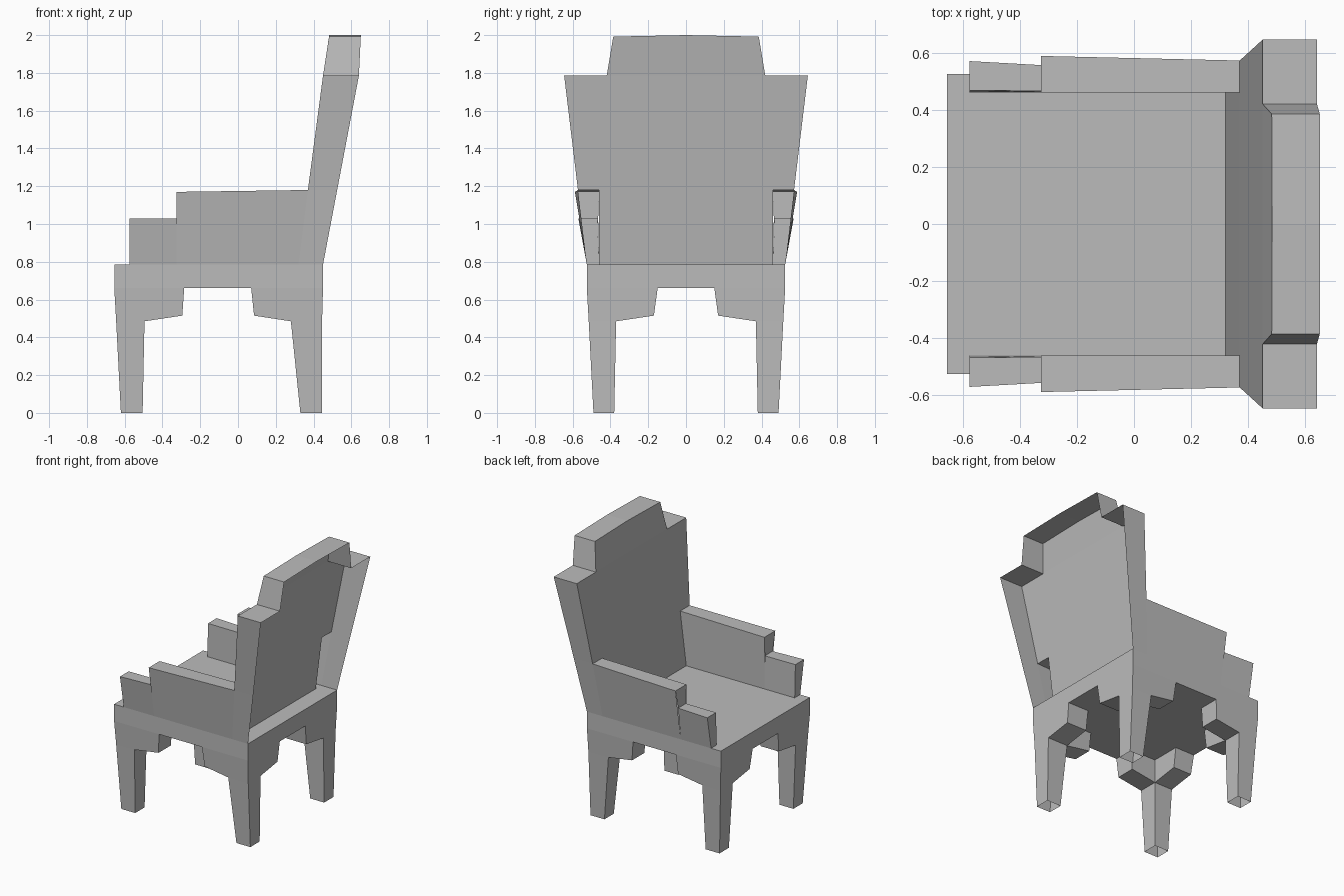
import bpy, bmesh

cube = bpy.data.objects.get("Cube")
if cube:
    bpy.data.objects.remove(cube, do_unlink=True)

grey = bpy.data.materials.new("plain_grey")
grey.use_nodes = True
COLOUR = (0.5, 0.5, 0.5, 1)
grey.diffuse_color = COLOUR
grey.node_tree.nodes["Principled BSDF"].inputs["Base Color"].default_value = COLOUR


def shell(name, faces):
    """Join faces given by corner points, and mirror them across y."""
    bm = bmesh.new()
    for face in faces:
        bm.faces.new([bm.verts.new(p) for p in face])
    bmesh.ops.remove_doubles(bm, verts=bm.verts, dist=0.0005)
    bmesh.ops.recalc_face_normals(bm, faces=bm.faces)
    mesh = bpy.data.meshes.new(name)
    bm.to_mesh(mesh)
    bm.free()
    mesh.materials.append(grey)
    obj = bpy.data.objects.new(name, mesh)
    bpy.context.collection.objects.link(obj)
    mod = obj.modifiers.new("mirror", 'MIRROR')
    mod.use_axis = (False, True, False)
    return obj


def strip(a, b):
    """Quads between two rows of points."""
    return [(a[i], a[i + 1], b[i + 1], b[i]) for i in range(len(a) - 1)]


SEAT, APRON, KNEE, LIP = 0.785, 0.66, 0.485, 0.515
FRONT, REAR, SIDE = -0.655, 0.45, 0.525

# Seat slab
low = [(FRONT, 0, APRON), (FRONT, SIDE, APRON), (REAR, SIDE, APRON), (REAR, 0, APRON)]
high = [(x, y, SEAT) for x, y, z in low]
shell("seat", strip(low, high) + [low, high])


# Hollow tapered legs with stepped corner brackets
def leg(name, outer, outer_knee, outer_foot, inner_knee, inner_foot, lip, notch):
    y_knee, y_in, y_lip, y_notch = 0.515, 0.37, 0.17, 0.15
    foot = [(outer_foot, 0.49, 0), (inner_foot, 0.49, 0),
            (inner_foot, 0.38, 0), (outer_foot, 0.38, 0)]
    knee = [(outer_knee, y_knee, KNEE), (inner_knee, y_knee, KNEE),
            (inner_knee, y_in, KNEE), (outer_knee, y_in, KNEE)]
    faces = strip(foot + foot[:1], knee + knee[:1])

    # Bracket running along x, then the one running along y
    out_x = [knee[0], knee[1], (lip, y_knee, LIP), (notch, SIDE, APRON)]
    in_x = [knee[3], knee[2], (lip, y_in, LIP), (notch, y_in, APRON)]
    out_y = [knee[0], knee[3], (outer_knee, y_lip, LIP), (outer, y_notch, APRON)]
    in_y = [knee[1], knee[2], (inner_knee, y_lip, LIP), (inner_knee, y_notch, APRON)]
    corner = (outer, SIDE, APRON)
    inside = (inner_knee, y_in, APRON)
    faces += [out_x + [corner], out_y + [corner],
              in_x[1:] + [inside], in_y[1:] + [inside]]
    faces += strip(out_x[1:], in_x[1:]) + strip(out_y[1:], in_y[1:])
    return shell(name, faces)


leg("front_legs", FRONT, -0.645, -0.62, -0.495, -0.505, -0.295, -0.285)
leg("rear_legs", REAR, 0.445, 0.445, 0.28, 0.33, 0.085, 0.07)

# Hollow stepped armrests, leaning outward
INNER, STEP, TOP = 0.46, 1.03, 1.18
tip, step_x = -0.575, -0.325
tip_low = [(tip, INNER, SEAT), (tip, SIDE, SEAT)]
tip_top = [(tip, 0.468, STEP), (tip, 0.57, STEP)]
step_low = [(step_x, INNER, SEAT), (step_x, SIDE, SEAT)]
step_mid = [(step_x, 0.465, STEP), (step_x, 0.556, STEP)]
step_top = [(step_x, INNER, 1.17), (step_x, 0.588, 1.17)]
end_low = [(0.32, INNER, SEAT), (0.32, SIDE, SEAT)]
end_top = [(0.37, INNER, TOP), (0.37, 0.572, TOP)]
arm = strip(tip_low, tip_top) + strip(tip_top, step_mid)
arm += strip(step_mid, step_top) + strip(step_top, end_top)
for k in (0, 1):
    arm += [(tip_low[k], tip_top[k], step_mid[k], step_low[k]),
            (step_low[k], step_top[k], end_top[k], end_low[k])]
shell("armrests", arm)

# Open-backed backrest: front panel with openings behind the arms, and a rim
SHOULDER = 1.785
rim = [(0.32, SIDE, SEAT), (0.37, 0.572, TOP), (0.45, 0.645, SHOULDER),
       (0.45, 0.42, SHOULDER), (0.482, 0.385, 1.992), (0.483, 0, 2)]
rear_x = [REAR, 0.525, 0.64, 0.64, 0.65, 0.65]
rear = [(x, y, z) for x, (_, y, z) in zip(rear_x, rim)]
centre = [(0.32, 0, SEAT), (0.37, 0, TOP), (0.45, 0, SHOULDER)]
sill = [(0.32, INNER, SEAT), (0.37, INNER, TOP)]
back = strip(rim, rear)
back += [(centre[0], sill[0], sill[1], centre[1]),
         (centre[1], sill[1], rim[1], rim[2], rim[3], centre[2]),
         (centre[2], rim[3], rim[4], rim[5])]
shell("backrest", back)
